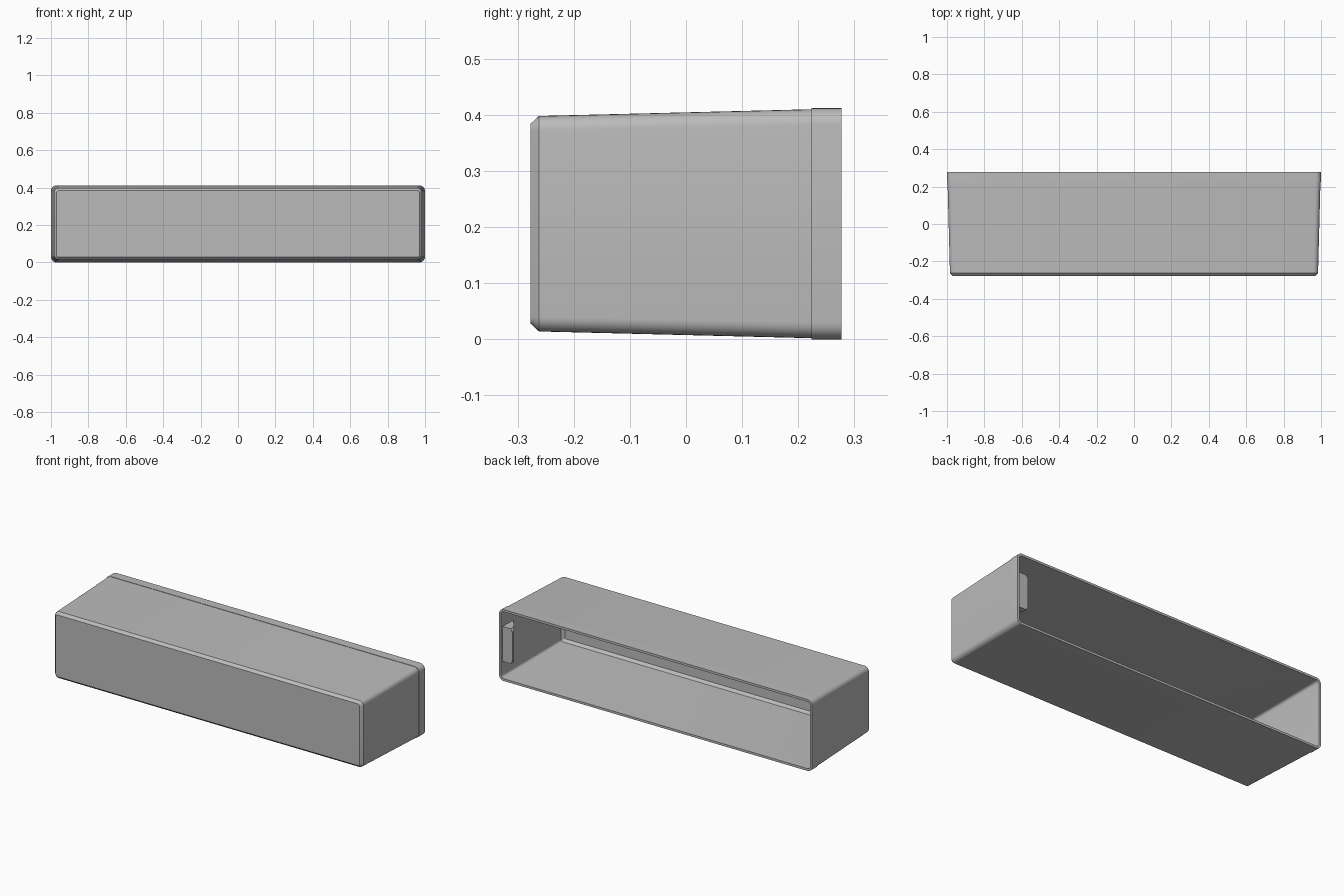
import bpy, bmesh
from math import cos, sin, pi

if "Cube" in bpy.data.objects:
    bpy.data.objects.remove(bpy.data.objects["Cube"], do_unlink=True)

grey = bpy.data.materials.new("plain grey")
grey.use_nodes = True
grey.diffuse_color = (0.5, 0.5, 0.5, 1)
grey.node_tree.nodes["Principled BSDF"].inputs["Base Color"].default_value = (0.5, 0.5, 0.5, 1)

MID_Z = 0.206
WALL = 0.013


def finish(bm, name):
    bmesh.ops.recalc_face_normals(bm, faces=bm.faces)
    mesh = bpy.data.meshes.new(name)
    bm.to_mesh(mesh)
    bm.free()
    mesh.materials.append(grey)
    obj = bpy.data.objects.new(name, mesh)
    bpy.context.collection.objects.link(obj)
    bpy.ops.object.select_all(action='DESELECT')
    obj.select_set(True)
    bpy.context.view_layer.objects.active = obj
    bpy.ops.object.shade_smooth_by_angle(angle=pi / 6)
    return obj


def ring(bm, y, half_x, half_z, radius, steps=6):
    """Rounded rectangle across the depth axis."""
    verts = []
    for q, (sx, sz) in enumerate([(1, 1), (-1, 1), (-1, -1), (1, -1)]):
        for i in range(steps + 1):
            a = (q + i / steps) * pi / 2
            verts.append(bm.verts.new((sx * (half_x - radius) + radius * cos(a), y,
                                       MID_Z + sz * (half_z - radius) + radius * sin(a))))
    return verts


# Hollow tapered shell: front panel, chamfer, body, straight rim, then the inside
outer = [(-0.277, 0.970, 0.178, 0.012),
         (-0.262, 0.984, 0.192, 0.026),
         (0.224, 0.997, 0.204, 0.028),
         (0.224, 1.000, 0.206, 0.030),
         (0.277, 1.000, 0.206, 0.030)]
inner = [(y + (WALL if y < 0 else 0), hx - WALL, hz - WALL, max(r - WALL, 0.006))
         for y, hx, hz, r in (outer[4], outer[2], outer[1], outer[0])]
bm = bmesh.new()
rings = [ring(bm, *p) for p in outer + inner]
for a, b in zip(rings, rings[1:]):
    for i in range(len(a)):
        j = (i + 1) % len(a)
        bm.faces.new((a[i], a[j], b[j], b[i]))
bm.faces.new(rings[0])
bm.faces.new(rings[-1])
finish(bm, "hollow_shell")

# Wedge-shaped latch on the left inner wall, tip corners clipped
bm = bmesh.new()
wall_x, tip_x = 0.990, 0.922
outline = [(wall_x, 0.105), (tip_x + 0.012, 0.105), (tip_x, 0.122),
           (tip_x, 0.290), (tip_x + 0.012, 0.307), (wall_x, 0.307)]
back = [bm.verts.new((x, 0.266, z)) for x, z in outline]
# The far side slopes back into the wall
front = [bm.verts.new((x, 0.250 - 0.09 * (x - tip_x) / (wall_x - tip_x), z)) for x, z in outline]
bm.faces.new(back)
bmesh.ops.triangulate(bm, faces=[bm.faces.new(front)])
for i in range(len(back)):
    j = (i + 1) % len(back)
    bm.faces.new((back[i], back[j], front[j], front[i]))
finish(bm, "latch_wedge")
